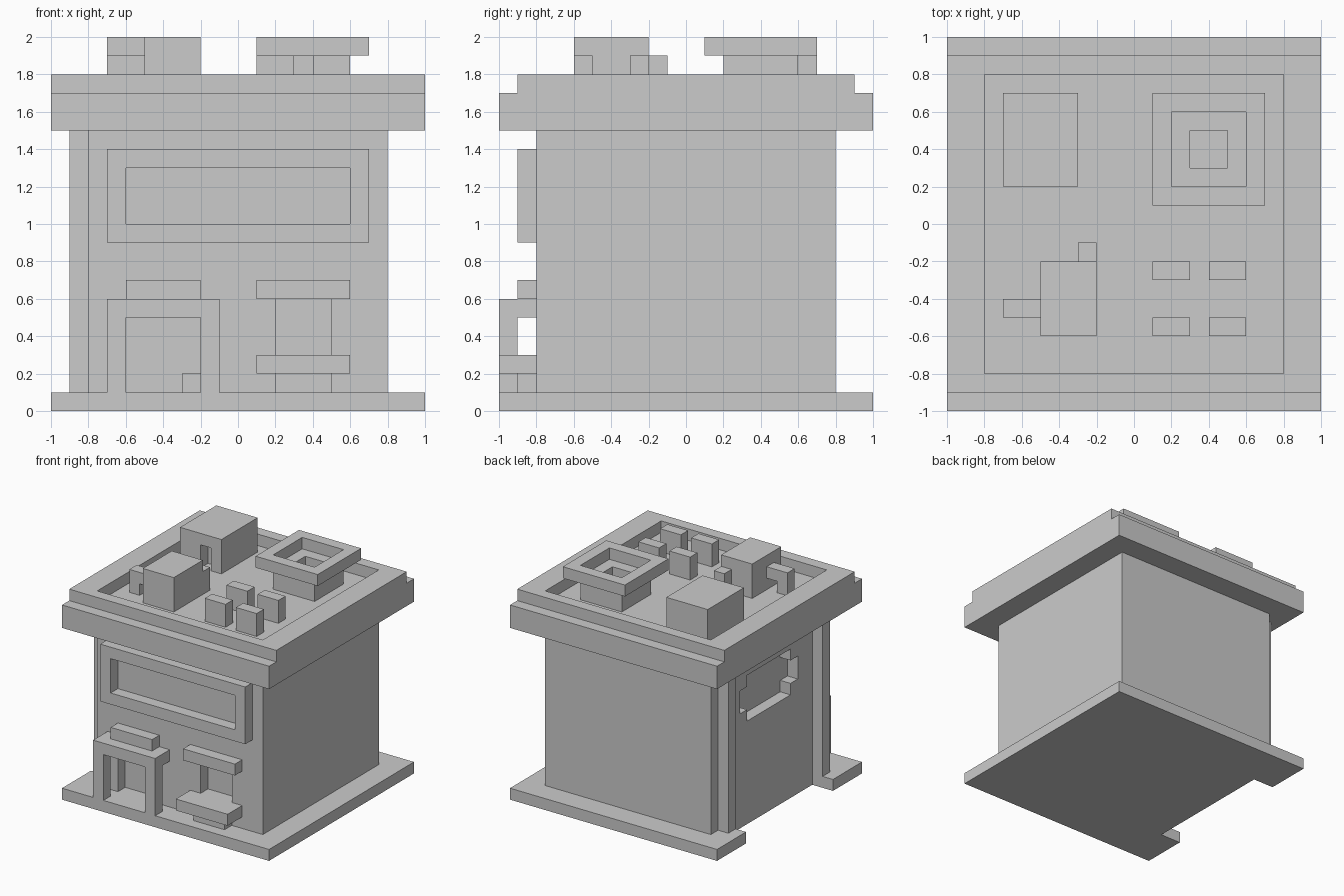
import bpy, bmesh

if "Cube" in bpy.data.objects:
    bpy.data.objects.remove(bpy.data.objects["Cube"])


def box(name, x, y, z, cuts=()):
    """Axis-aligned box from (min, max) ranges, with optional box-shaped cuts."""
    bm = bmesh.new()
    bmesh.ops.create_cube(bm, size=1)
    for v in bm.verts:
        v.co = [r[0] + (c + 0.5) * (r[1] - r[0]) for c, r in zip(v.co, (x, y, z))]
    mesh = bpy.data.meshes.new(name)
    bm.to_mesh(mesh)
    bm.free()
    obj = bpy.data.objects.new(name, mesh)
    bpy.context.collection.objects.link(obj)
    for cut in cuts:
        cutter = box("cutter", *cut)
        cutter.hide_render = True
        mod = obj.modifiers.new("cut", 'BOOLEAN')
        mod.operation, mod.solver, mod.object = 'DIFFERENCE', 'EXACT', cutter
        bpy.context.view_layer.objects.active = obj
        bpy.ops.object.modifier_apply(modifier=mod.name)
        bpy.data.objects.remove(cutter)
    return obj


# ground slab, notched on the left side
box("ground_slab", (-1, 1), (-1, 1), (0, 0.1),
    [((-1.1, -0.8), (-0.6, 0.6), (-0.1, 0.2))])

# walls with door, serving window and stepped round window recesses
box("walls", (-0.8, 0.8), (-0.8, 0.8), (0.1, 1.5), [
    ((-0.6, -0.2), (-0.9, -0.7), (0, 0.5)),
    ((0.2, 0.5), (-0.9, -0.7), (0.3, 0.6)),
    ((-0.9, -0.7), (-0.3, 0.3), (0.9, 1.3)),
    ((-0.9, -0.7), (-0.4, 0.4), (1.0, 1.2)),
])

# pilasters on the left side
for label, y in (("front", -0.7), ("back", 0.6)):
    box(label + "_pilaster", (-0.9, -0.8), (y, y + 0.1), (0.1, 1.5))

# roof slab and raised rim
box("roof_slab", (-1, 1), (-1, 1), (1.5, 1.7))
box("roof_rim", (-1, 1), (-0.9, 0.9), (1.7, 1.8),
    [((-0.8, 0.8), (-0.8, 0.8), (1.6, 1.9))])

# sign frame on the front
box("sign_frame", (-0.7, 0.7), (-0.9, -0.8), (0.9, 1.4),
    [((-0.6, 0.6), (-1, -0.7), (1.0, 1.3))])

# porch, its cap and the step block in the doorway
for label, x in (("left", -0.7), ("right", -0.2)):
    box(label + "_porch_post", (x, x + 0.1), (-1, -0.9), (0.1, 0.5))
box("porch_lintel", (-0.7, -0.1), (-1, -0.8), (0.5, 0.6))
box("porch_cap", (-0.6, -0.2), (-0.9, -0.8), (0.6, 0.7))
box("door_block", (-0.3, -0.2), (-0.8, -0.7), (0.1, 0.2))

# serving window awning, counter and support
box("window_awning", (0.1, 0.6), (-0.9, -0.8), (0.6, 0.7))
box("counter", (0.1, 0.6), (-1, -0.8), (0.2, 0.3))
box("counter_support", (0.2, 0.5), (-0.9, -0.8), (0.1, 0.2))

# roof access hut with a doorway
box("roof_hut", (-0.7, -0.3), (0.2, 0.7), (1.7, 2.0),
    [((-0.5, -0.4), (0.1, 0.3), (1.6, 1.9))])

# vent: base with a central well, wide rim on top
box("vent_base", (0.2, 0.6), (0.2, 0.6), (1.7, 1.9),
    [((0.3, 0.5), (0.3, 0.5), (1.8, 2.1))])
box("vent_rim", (0.1, 0.7), (0.1, 0.7), (1.9, 2.0),
    [((0.2, 0.6), (0.2, 0.6), (1.8, 2.1))])

# roof tank with a bent pipe and a small post
box("tank", (-0.5, -0.2), (-0.6, -0.2), (1.7, 2.0))
box("pipe_upright", (-0.7, -0.6), (-0.5, -0.4), (1.7, 1.9))
box("pipe_arm", (-0.6, -0.5), (-0.5, -0.4), (1.8, 1.9))
box("tank_post", (-0.3, -0.2), (-0.2, -0.1), (1.7, 1.9))

# four roof blocks
for x in (0.1, 0.4):
    for y in (-0.6, -0.3):
        box("roof_block", (x, x + 0.2), (y, y + 0.1), (1.7, 1.9))
